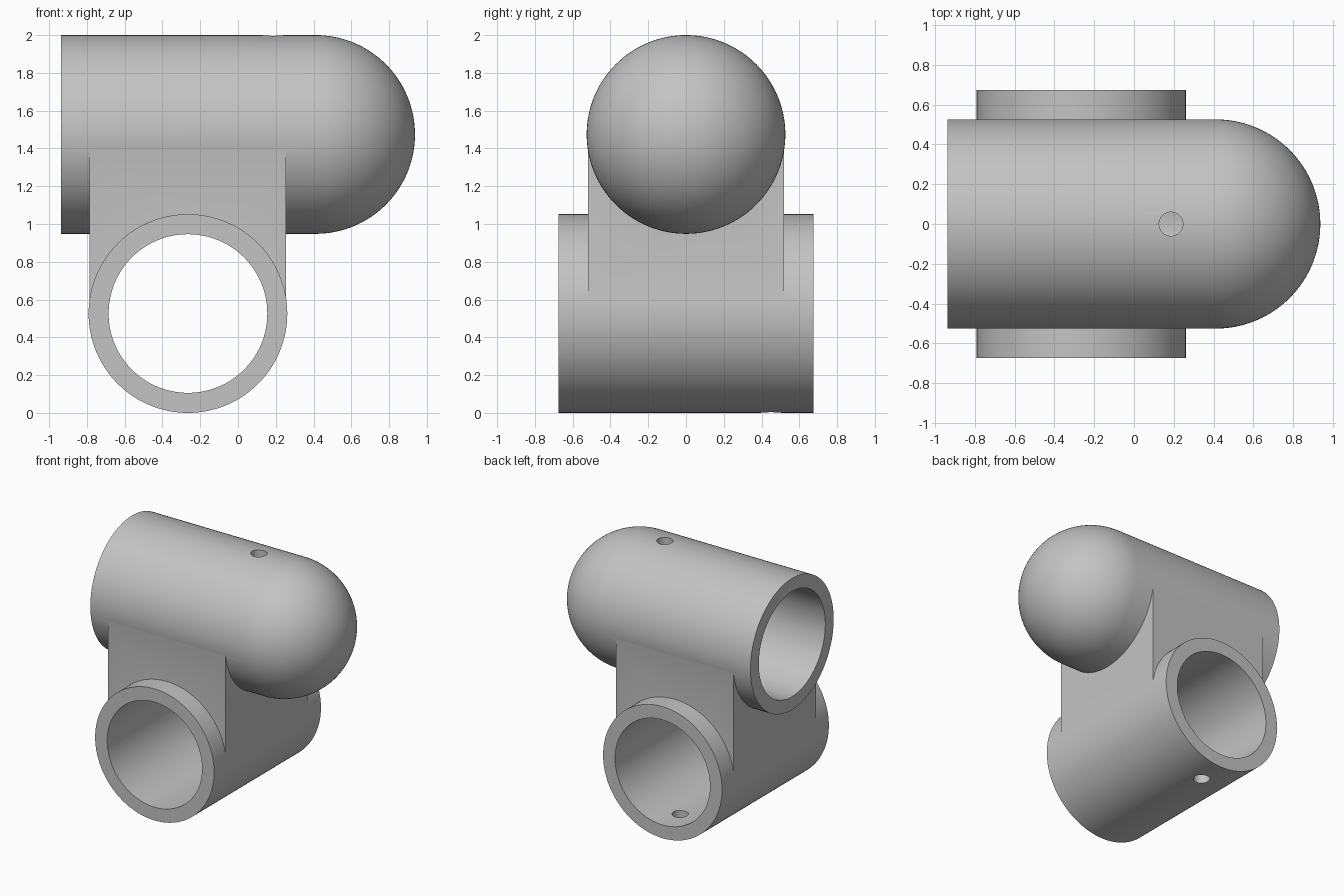
import bpy, bmesh, math
from mathutils import Matrix, Vector

default = bpy.data.objects.get("Cube")
if default:
    bpy.data.objects.remove(default, do_unlink=True)

R, BORE, HOLE = 0.526, 0.42, 0.06      # outer, bore and screw hole radii
LOW_X, LOW_Z, TOP_Z = -0.265, 0.526, 1.474
X0, X1, HALF = -0.938, 0.411, 0.675    # upper tube ends, lower tube half length
SEG = 128

grey = bpy.data.materials.new("light_grey")
grey.use_nodes = True
colour = (0.55, 0.55, 0.55, 1)
grey.diffuse_color = colour
grey.node_tree.nodes["Principled BSDF"].inputs["Base Color"].default_value = colour


def finish(name, bm):
    bmesh.ops.recalc_face_normals(bm, faces=bm.faces)
    mesh = bpy.data.meshes.new(name)
    bm.to_mesh(mesh)
    bm.free()
    mesh.materials.append(grey)
    obj = bpy.data.objects.new(name, mesh)
    bpy.context.collection.objects.link(obj)
    return obj


def rod(name, start, end, radius, seg=SEG):
    a, b = Vector(start), Vector(end)
    turn = (b - a).to_track_quat('Z', 'Y').to_matrix().to_4x4()
    bm = bmesh.new()
    bmesh.ops.create_cone(bm, cap_ends=True, segments=seg, radius1=radius, radius2=radius,
                          depth=(b - a).length, matrix=Matrix.Translation((a + b) / 2) @ turn)
    return finish(name, bm)


def combine(target, tool, operation):
    mod = target.modifiers.new(tool.name, 'BOOLEAN')
    mod.operation, mod.solver, mod.object = operation, 'EXACT', tool
    bpy.context.view_layer.objects.active = target
    bpy.ops.object.modifier_apply(modifier=mod.name)
    bpy.data.objects.remove(tool, do_unlink=True)


# Upper tube with its domed end, turned from one profile
arc = [i * math.pi / 64 for i in range(33)]
profile = [(X0, 0), (X0, R)] + [(X1 + R * math.sin(a), R * math.cos(a)) for a in arc]
bm = bmesh.new()
verts = [bm.verts.new((x, 0, TOP_Z + r)) for x, r in profile]
edges = [bm.edges.new(pair) for pair in zip(verts, verts[1:])]
bmesh.ops.spin(bm, geom=verts + edges, cent=(0, 0, TOP_Z), axis=(1, 0, 0),
               angle=math.tau, steps=SEG, use_merge=True)
bmesh.ops.remove_doubles(bm, verts=bm.verts, dist=0.0001)
body = finish("crossed_tube_connector", bm)

# Square web between the tubes
bm = bmesh.new()
bmesh.ops.create_cube(bm, size=1, matrix=Matrix.Translation((LOW_X, 0, (LOW_Z + TOP_Z) / 2))
                      @ Matrix.Diagonal((1.04, 1.04, TOP_Z - LOW_Z, 1)))
combine(body, finish("web", bm), 'UNION')

# Lower tube
combine(body, rod("lower_tube", (LOW_X, -HALF, LOW_Z), (LOW_X, HALF, LOW_Z), R), 'UNION')

# Bores: blind in the upper tube, through in the lower one
combine(body, rod("upper_bore", (X0 - 0.1, 0, TOP_Z), (X1, 0, TOP_Z), BORE), 'DIFFERENCE')
combine(body, rod("lower_bore", (LOW_X, -1, LOW_Z), (LOW_X, 1, LOW_Z), BORE), 'DIFFERENCE')

# Screw holes in the top and underside
combine(body, rod("top_hole", (0.186, 0, TOP_Z), (0.186, 0, 2.1), HOLE, 48), 'DIFFERENCE')
combine(body, rod("bottom_hole", (LOW_X, 0.45, -0.1), (LOW_X, 0.45, LOW_Z), HOLE, 48), 'DIFFERENCE')

bpy.ops.object.select_all(action='DESELECT')
body.select_set(True)
bpy.context.view_layer.objects.active = body
bpy.ops.object.shade_smooth_by_angle(angle=math.radians(20))
